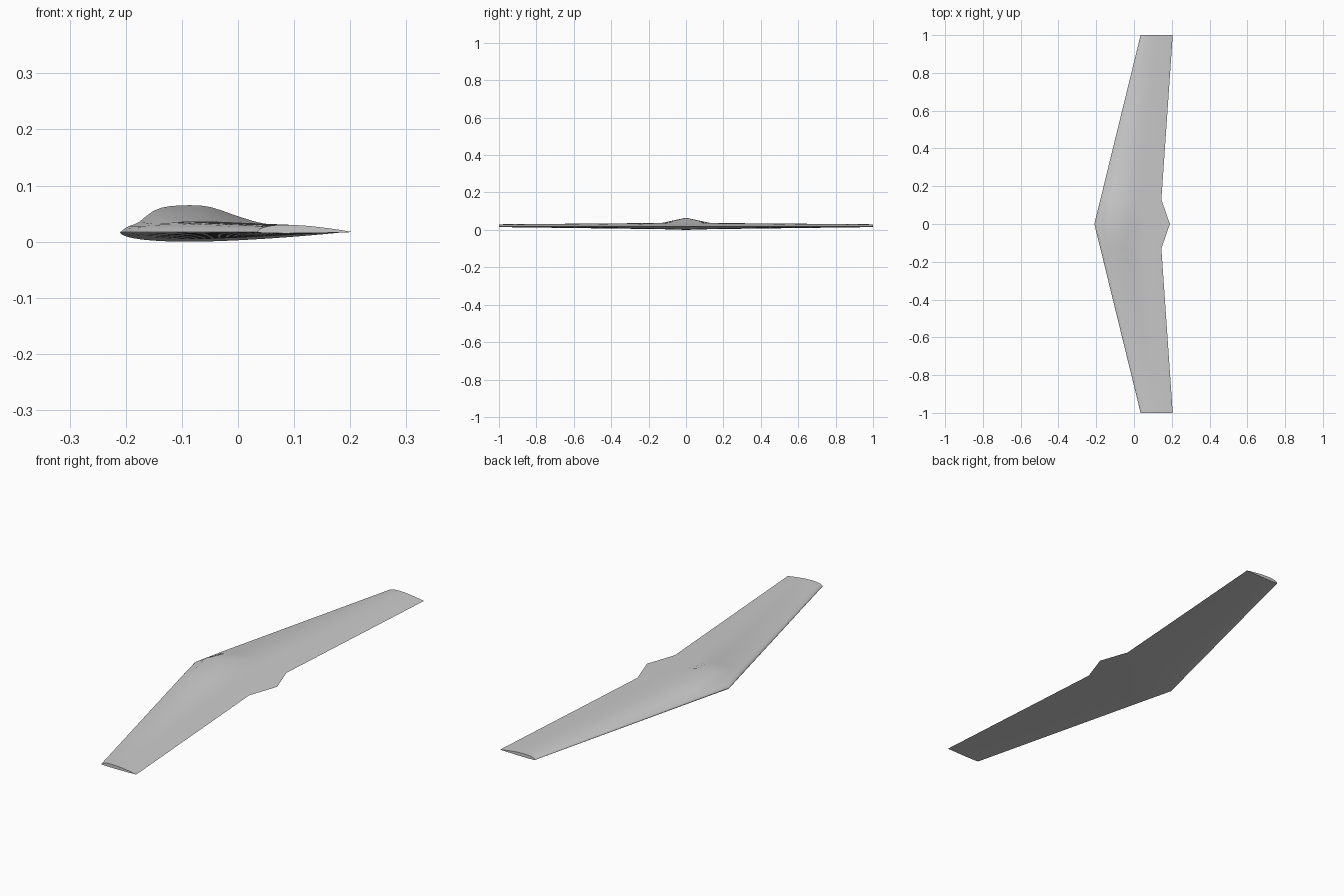
import bpy, bmesh, math

cube = bpy.data.objects.get("Cube")
if cube:
    bpy.data.objects.remove(cube)

# Single grey skin
skin = bpy.data.materials.new("plain_grey")
skin.use_nodes = True
skin.diffuse_color = (0.6, 0.6, 0.6, 1)
skin.node_tree.nodes["Principled BSDF"].inputs["Base Color"].default_value = skin.diffuse_color

STEPS = 32
CHORD_Z = 0.017
# Height of the centre hump above the chord line, by chord fraction
HUMP = [(0, 0), (0.03, 0.009), (0.08, 0.017), (0.14, 0.036), (0.2, 0.045), (0.32, 0.048),
        (0.4, 0.045), (0.52, 0.029), (0.63, 0.016), (0.8, 0.007), (1, 0)]


def airfoil(t):
    """Unit-height teardrop thickness with its peak near 30% chord."""
    return 10 * (0.2969 * math.sqrt(t) - 0.126 * t - 0.3516 * t**2 + 0.2843 * t**3 - 0.1036 * t**4)


def hump(t):
    """Smooth curve through the hump points."""
    i = next(k for k in range(len(HUMP) - 1) if t <= HUMP[k + 1][0] + 1e-6)
    def slope(k):
        a, b = HUMP[max(k - 1, 0)], HUMP[min(k + 1, len(HUMP) - 1)]
        return (b[1] - a[1]) / (b[0] - a[0])
    (x0, z0), (x1, z1) = HUMP[i], HUMP[i + 1]
    w = x1 - x0
    u = (t - x0) / w
    return (z0 * (1 + 2 * u) * (1 - u)**2 + slope(i) * w * u * (1 - u)**2
            + z1 * u * u * (3 - 2 * u) + slope(i + 1) * w * u * u * (u - 1))


def section(y, lead, trail, upper, lower):
    """Closed loop: trailing edge, over the top, nose, back underneath."""
    ts = [(1 - math.cos(math.pi * k / STEPS)) / 2 for k in range(STEPS + 1)]
    def point(t, z):
        return (lead + t * (trail - lead), y, CHORD_Z + z)
    top = [point(t, upper(t)) for t in reversed(ts)]
    under = [point(t, -lower * airfoil(t)) for t in ts[1:-1]]
    return top + under


# Half-span stations: centre, wing root, tip
stations = [
    (0, -0.21, 0.19, hump, 0.017),
    (0.13, -0.178, 0.145, lambda t: 0.020 * airfoil(t), 0.013),
    (1, 0.035, 0.205, lambda t: 0.013 * airfoil(t), 0.002),
]
mirrored = [(-s[0],) + s[1:] for s in reversed(stations[1:])]

# Loft the whole wing from tip to tip
bm = bmesh.new()
rings = [[bm.verts.new(p) for p in section(*s)] for s in mirrored + stations]
for a, b in zip(rings, rings[1:]):
    n = len(a)
    for k in range(n):
        bm.faces.new((a[k], a[(k + 1) % n], b[(k + 1) % n], b[k]))
for ring in (rings[0], rings[-1]):
    bm.faces.new(ring)
bmesh.ops.recalc_face_normals(bm, faces=bm.faces)

mesh = bpy.data.meshes.new("flying_wing")
bm.to_mesh(mesh)
bm.free()
mesh.materials.append(skin)
wing = bpy.data.objects.new("flying_wing", mesh)
bpy.context.collection.objects.link(wing)

# Smooth skin with sharp tips and trailing edge
bpy.context.view_layer.objects.active = wing
wing.select_set(True)
bpy.ops.object.shade_smooth_by_angle(angle=math.radians(40))
